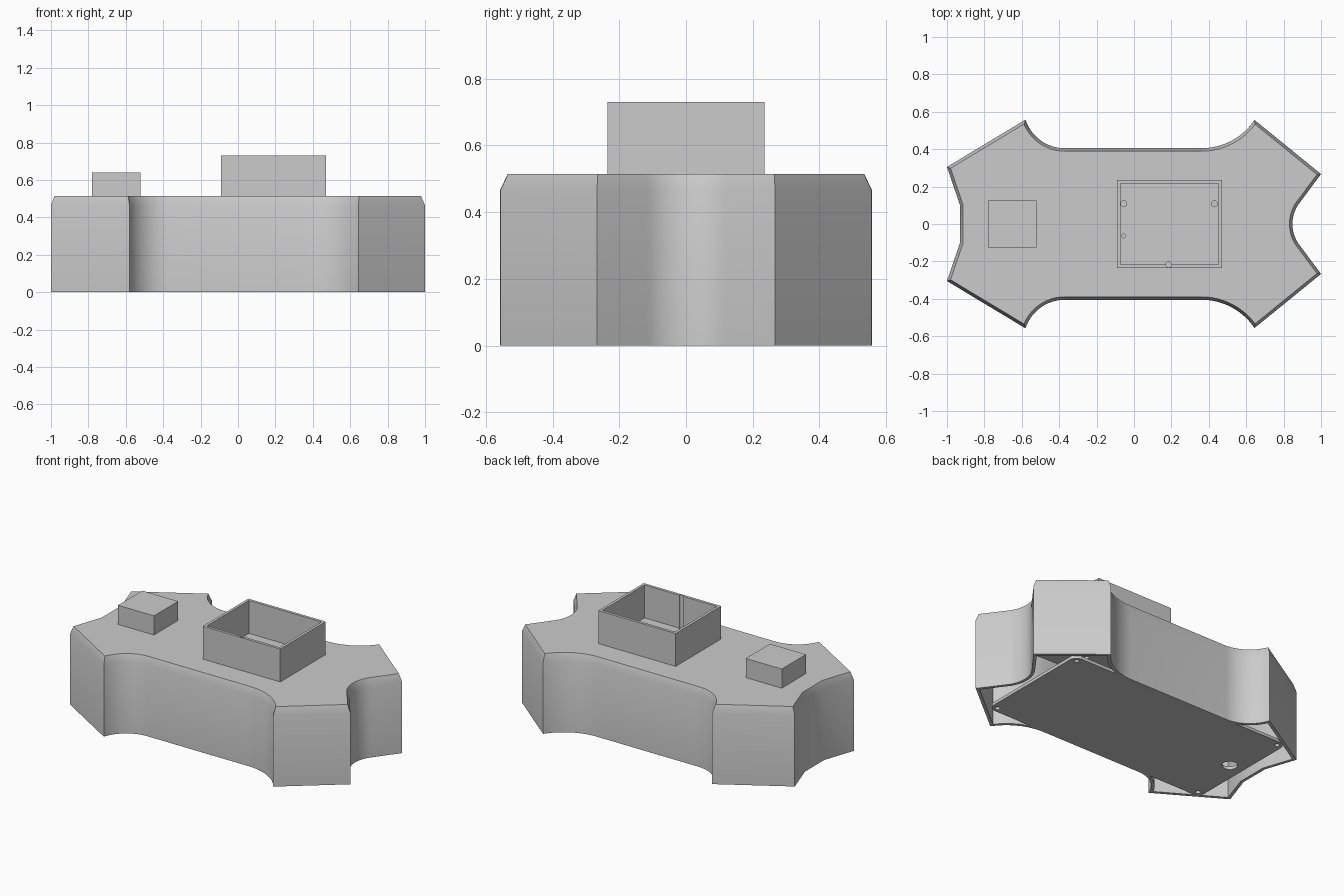
import bpy, bmesh, math
from mathutils import Vector

old = bpy.data.objects.get("Cube")
if old:
    bpy.data.objects.remove(old, do_unlink=True)

grey = bpy.data.materials.new("light_grey")
grey.use_nodes = True
COLOUR = (0.6, 0.6, 0.6, 1)
grey.diffuse_color = COLOUR
grey.node_tree.nodes["Principled BSDF"].inputs["Base Color"].default_value = COLOUR


def finish(name, bm):
    bmesh.ops.recalc_face_normals(bm, faces=bm.faces)
    mesh = bpy.data.meshes.new(name)
    bm.to_mesh(mesh)
    bm.free()
    mesh.materials.append(grey)
    obj = bpy.data.objects.new(name, mesh)
    bpy.context.collection.objects.link(obj)
    return obj


def arc(cx, cy, r, start, end, n=12):
    """Points on an arc, angles in degrees."""
    angles = [math.radians(start + (end - start) * i / n) for i in range(n + 1)]
    return [Vector((cx + r * math.cos(a), cy + r * math.sin(a))) for a in angles]


def inset(points, d):
    """Mitred inward offset of a clockwise outline."""
    result = []
    for i, p in enumerate(points):
        a = (p - points[i - 1]).normalized()
        b = (points[(i + 1) % len(points)] - p).normalized()
        na, nb = Vector((a.y, -a.x)), Vector((b.y, -b.x))
        result.append(p + (na + nb) * d / (1 + na.dot(nb)))
    return result


def loft(name, rings, closed=False):
    """Skin (outline, height) rings; cap the ends or close into a loop."""
    bm = bmesh.new()
    loops = [[bm.verts.new((p.x, p.y, z)) for p in pts] for pts, z in rings]
    n = len(loops[0])
    pairs = list(zip(loops, loops[1:]))
    if closed:
        pairs.append((loops[-1], loops[0]))
    else:
        bm.faces.new(loops[0])
        bm.faces.new(loops[-1])
    for lo, hi in pairs:
        for i in range(n):
            j = (i + 1) % n
            bm.faces.new((lo[i], lo[j], hi[j], hi[i]))
    return finish(name, bm)


def rectangle(x0, x1, y):
    return [Vector(p) for p in ((x0, -y), (x0, y), (x1, y), (x1, -y))]


def drill(target, holes, z0, z1):
    """Cut round vertical holes given as (x, y, radius)."""
    for x, y, r in holes:
        circle = arc(x, y, r, 0, -345, 23)
        cutter = loft("hole_cutter", [(circle, z0), (circle, z1)])
        cutter.hide_render = True
        mod = target.modifiers.new("hole", "BOOLEAN")
        mod.object = cutter
        mod.solver = "EXACT"
        bpy.context.view_layer.objects.active = target
        bpy.ops.object.modifier_apply(modifier=mod.name)
        bpy.data.objects.remove(cutter, do_unlink=True)


def smooth(obj):
    bpy.ops.object.select_all(action="DESELECT")
    obj.select_set(True)
    bpy.context.view_layer.objects.active = obj
    bpy.ops.object.shade_smooth_by_angle(angle=math.radians(25))


# Body outline: clockwise back half, then mirrored to the front
half = [Vector((-0.93, 0.1)), Vector((-1, 0.305))]
half += arc(-0.37, 0.626, 0.221, 198, 270)
half += arc(0.36, 0.748, 0.343, 270, 326)
half += [Vector((1, 0.267))]
half += arc(1.034, 0, 0.187, 140, 176, 7)
outline = half + [Vector((p.x, -p.y)) for p in reversed(half)]

# Hollow housing with a chamfered lid, open underneath
TOP = 0.515
housing = loft("housing", [
    (inset(outline, 0.02), TOP - 0.025),
    (inset(outline, 0.02), 0),
    (outline, 0),
    (outline, 0.465),
    (inset(outline, 0.016), TOP)])

# Screen collar: open rectangular frame on the lid
frame = rectangle(-0.09, 0.47, 0.235)
hollow = inset(frame, 0.018)
collar = loft("collar", [(frame, TOP - 0.01), (frame, 0.73),
                         (hollow, 0.73), (hollow, TOP - 0.01)], closed=True)

# Small solid block on the lid
block_shape = rectangle(-0.78, -0.52, 0.125)
loft("block", [(block_shape, TOP - 0.01), (block_shape, 0.64)])

# Cable and screw holes in the lid, one running up the collar wall
holes = [(-0.055, 0.108, 0.016), (-0.055, -0.063, 0.011),
         (0.43, 0.108, 0.016), (0.185, -0.217, 0.015)]
drill(housing, holes, 0.4, 0.8)
drill(collar, holes[-1:], 0.4, 0.8)

# Base plate with rounded corners, screw holes and a cable hole
R = 0.05
X0, X1, Y = -0.84, 0.79, 0.4
plate = (arc(X0 + R, Y - R, R, 180, 90, 6) + arc(X1 - R, Y - R, R, 90, 0, 6)
         + arc(X1 - R, R - Y, R, 0, -90, 6) + arc(X0 + R, R - Y, R, -90, -180, 6))
base = loft("base_plate", [(plate, 0), (plate, 0.02)])
screws = [(x, y, 0.015) for x in (-0.8, 0.75) for y in (-0.365, 0.365)]
drill(base, screws + [(-0.74, 0, 0.047)], -0.1, 0.1)

for part in (housing, collar, base):
    smooth(part)
